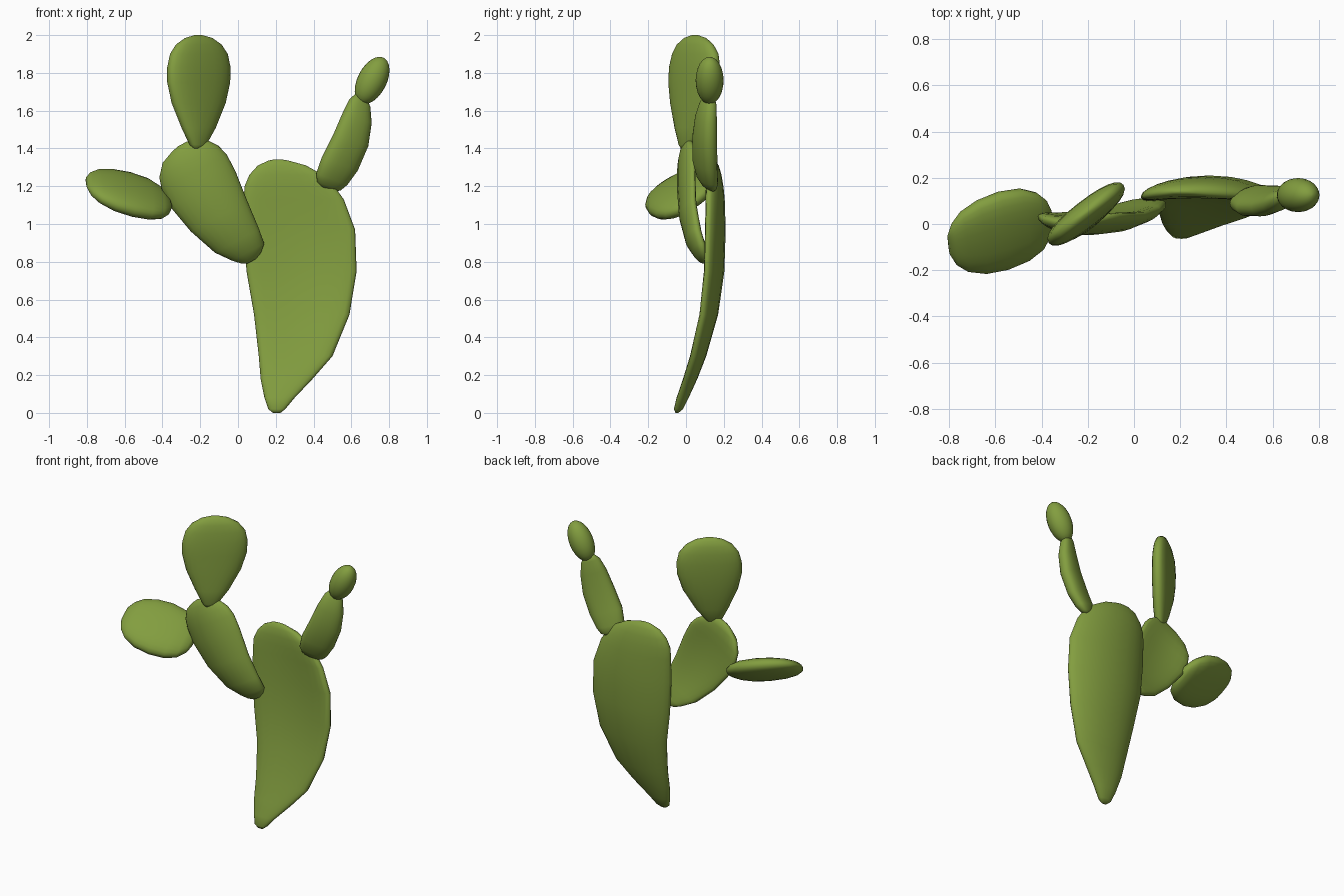
import bpy, math
from mathutils import Vector

green = bpy.data.materials.new("cactus_green")
green.diffuse_color = (0.225, 0.34, 0.05, 1)


def pad(name, origin, axis, across, stations, curl=0.0, power=0.85, seg=24):
    """Fleshy pad lofted along an axis.
    station = (distance, left, right, half thickness, shift along normal)"""
    o, u = Vector(origin), Vector(axis).normalized()
    w = Vector(across)
    w = (w - u * w.dot(u)).normalized()
    n = u.cross(w)
    widest = max(s[2] - s[1] for s in stations)
    verts, faces = [], []
    for t, l, r, h, shift in stations:
        mid, half = (l + r) / 2, (r - l) / 2
        bend = curl * (2 * half / widest) ** 2
        for i in range(seg):
            a = 2 * math.pi * i / seg
            c, s = math.cos(a), math.sin(a)
            x = math.copysign(abs(c) ** power, c)
            y = math.copysign(abs(s) ** power, s)
            verts.append(o + u * t + w * (mid + half * x) + n * (shift + h * y + bend * x * x))
    for k in range(len(stations) - 1):
        for i in range(seg):
            j = (i + 1) % seg
            a, b = k * seg, (k + 1) * seg
            faces.append((a + i, a + j, b + j, b + i))
    faces.append(tuple(reversed(range(seg))))
    last = (len(stations) - 1) * seg
    faces.append(tuple(range(last, last + seg)))
    me = bpy.data.meshes.new(name)
    me.from_pydata(verts, [], faces)
    me.materials.append(green)
    me.polygons.foreach_set("use_smooth", [True] * len(faces))
    ob = bpy.data.objects.new(name, me)
    bpy.context.collection.objects.link(ob)
    return ob


# big trunk pad, hollow towards the front
pad("trunk_pad", (0, 0, 0), (0, 0, 1), (1, 0, 0), [
    (0.0, 0.185, 0.225, 0.008, -0.048),
    (0.02, 0.16, 0.25, 0.024, -0.04),
    (0.08, 0.14, 0.30, 0.032, -0.018),
    (0.18, 0.12, 0.395, 0.038, 0.022),
    (0.30, 0.11, 0.50, 0.042, 0.065),
    (0.52, 0.085, 0.59, 0.045, 0.125),
    (0.75, 0.045, 0.628, 0.045, 0.158),
    (0.97, 0.03, 0.62, 0.045, 0.165),
    (1.13, 0.03, 0.56, 0.045, 0.16),
    (1.20, 0.035, 0.51, 0.043, 0.155),
    (1.26, 0.06, 0.45, 0.038, 0.15),
    (1.31, 0.105, 0.36, 0.028, 0.145),
    (1.335, 0.16, 0.27, 0.014, 0.142),
    (1.342, 0.19, 0.23, 0.004, 0.14)], curl=-0.05)

# left branch pad, edges curling to the back
pad("left_branch_pad", (0.08, 0, 0.82), (-0.47, 0, 0.88), (0.88, 0, 0.47), [
    (-0.012, -0.04, 0.01, 0.01, 0.095),
    (0.005, -0.07, 0.05, 0.025, 0.088),
    (0.04, -0.105, 0.088, 0.036, 0.072),
    (0.12, -0.165, 0.10, 0.042, 0.04),
    (0.28, -0.225, 0.115, 0.042, 0.005),
    (0.45, -0.26, 0.134, 0.04, -0.008),
    (0.55, -0.255, 0.135, 0.04, -0.008),
    (0.61, -0.237, 0.118, 0.038, -0.005),
    (0.67, -0.185, 0.076, 0.03, 0.0),
    (0.70, -0.11, 0.025, 0.018, 0.003),
    (0.709, -0.07, -0.02, 0.005, 0.003)], curl=0.045)

# upright top pad, turned about the vertical
pad("top_pad", (-0.205, 0, 1.39), (0, 0, 1), (0.79, 0.61, 0), [
    (0.0, -0.03, 0.02, 0.012, 0.0),
    (0.03, -0.055, 0.045, 0.03, 0.005),
    (0.12, -0.10, 0.115, 0.044, 0.015),
    (0.25, -0.155, 0.19, 0.054, 0.028),
    (0.36, -0.18, 0.225, 0.057, 0.034),
    (0.44, -0.178, 0.23, 0.056, 0.037),
    (0.51, -0.158, 0.215, 0.05, 0.04),
    (0.56, -0.12, 0.175, 0.04, 0.04),
    (0.595, -0.06, 0.115, 0.025, 0.04),
    (0.61, 0.0, 0.05, 0.006, 0.04)])

# left side pad, tilted
pad("left_side_pad", (-0.37, 0.025, 1.105), (-0.93, -0.25, 0.25), (0.0, 0.87, 0.5), [
    (-0.015, -0.04, 0.04, 0.012, 0.0),
    (0.0, -0.09, 0.09, 0.03, 0.0),
    (0.04, -0.145, 0.14, 0.045, 0.0),
    (0.11, -0.18, 0.18, 0.058, 0.0),
    (0.21, -0.196, 0.192, 0.062, 0.0),
    (0.31, -0.188, 0.178, 0.058, 0.0),
    (0.39, -0.155, 0.145, 0.046, 0.0),
    (0.435, -0.11, 0.10, 0.032, 0.0),
    (0.46, -0.05, 0.05, 0.012, 0.0)])

# right branch pad, bowed forwards
pad("right_branch_pad", (0.48, 0.13, 1.19), (0.34, 0, 0.94), (0.87, 0.4, -0.31), [
    (-0.012, -0.03, 0.03, 0.01, 0.0),
    (0.01, -0.075, 0.065, 0.03, -0.006),
    (0.05, -0.10, 0.085, 0.043, -0.016),
    (0.14, -0.108, 0.106, 0.05, -0.032),
    (0.28, -0.092, 0.112, 0.052, -0.038),
    (0.40, -0.08, 0.09, 0.047, -0.028),
    (0.48, -0.064, 0.058, 0.036, -0.012),
    (0.515, -0.04, 0.028, 0.022, -0.002),
    (0.528, -0.015, 0.008, 0.008, 0.0)])

# small bud at the tip: rounded egg
R, egg = 0.135, []
for k in range(13):
    a = math.pi * (0.02 + 0.96 * k / 12)
    s = math.sin(a)
    egg.append((-R * math.cos(a), -0.077 * s, 0.077 * s, 0.074 * s, 0.0))
pad("bud", (0.71, 0.125, 1.76), (0.45, 0, 0.88), (1, 0, 0), egg, power=1.0)
